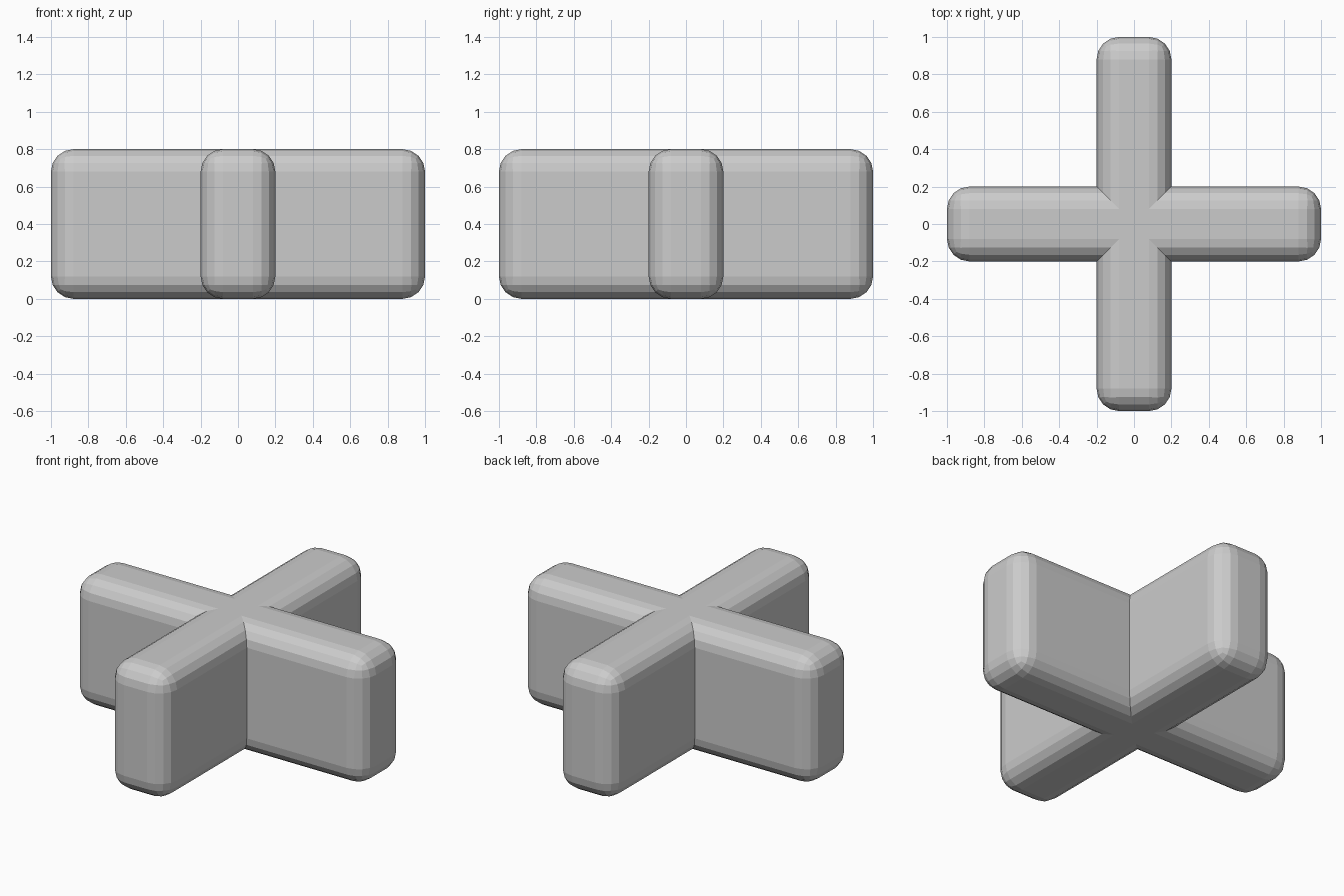
import bpy

if "Cube" in bpy.data.objects:
    bpy.data.objects.remove(bpy.data.objects["Cube"])

LENGTH, WIDTH, HEIGHT = 2.0, 0.4, 0.8


def rounded_bar(name, size):
    """Flat-shaded box standing on z = 0 with rounded edges."""
    bpy.ops.mesh.primitive_cube_add(size=1, location=(0, 0, size[2] / 2))
    bar = bpy.context.object
    bar.name = name
    bar.scale = size
    bpy.ops.object.transform_apply(location=False, rotation=False, scale=True)
    bevel = bar.modifiers.new("rounded_edges", 'BEVEL')
    bevel.width = 0.12
    bevel.segments = 4
    bevel.limit_method = 'NONE'
    return bar


# Two identical bars crossing at the centre
rounded_bar("side_to_side_bar", (LENGTH, WIDTH, HEIGHT))
rounded_bar("front_to_back_bar", (WIDTH, LENGTH, HEIGHT))
